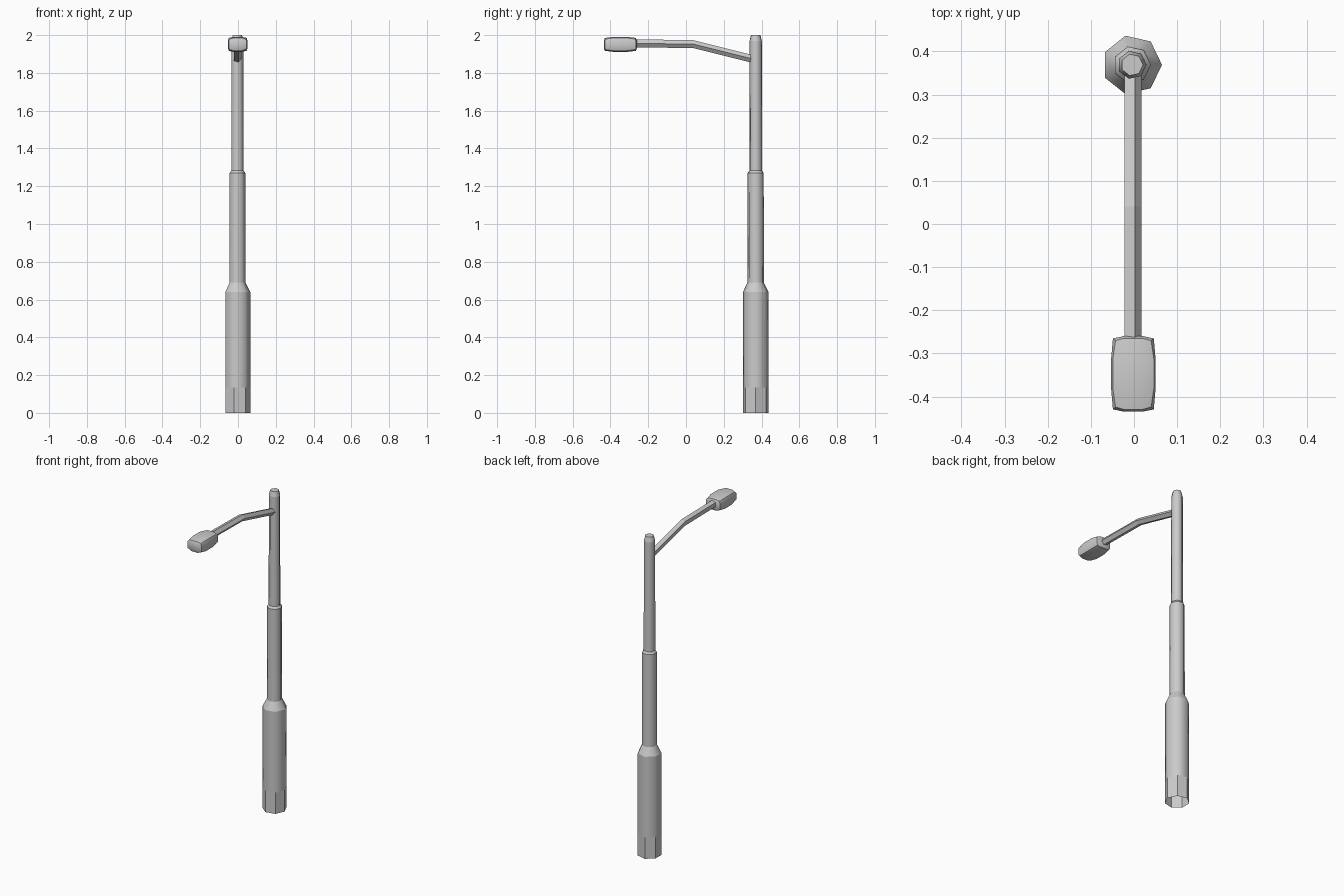
import bpy, bmesh
from math import sin, cos, pi

if "Cube" in bpy.data.objects:
    bpy.data.objects.remove(bpy.data.objects["Cube"])

CX = -0.0045  # axis of pole and arm


def make_object(name, bm):
    bmesh.ops.recalc_face_normals(bm, faces=bm.faces)
    mesh = bpy.data.meshes.new(name)
    bm.to_mesh(mesh)
    bm.free()
    obj = bpy.data.objects.new(name, mesh)
    bpy.context.collection.objects.link(obj)
    return obj


def loft(bm, sides, stations, place):
    """Skin rings of the given number of sides; place() maps (c, s, station) to a point."""
    rings = []
    for st in stations:
        rings.append([bm.verts.new(place(cos(2 * pi * k / sides), sin(2 * pi * k / sides), st))
                      for k in range(sides)])
    for a, b in zip(rings, rings[1:]):
        for k in range(sides):
            j = (k + 1) % sides
            bm.faces.new((a[k], a[j], b[j], b[k]))
    return rings


# Seven-sided stepped pole: (radius, height), open at the foot
profile = [(0.0694, 0), (0.0694, 0.135), (0.0694, 0.64), (0.0445, 0.69), (0.0435, 1.27),
           (0.034, 1.283), (0.033, 1.97), (0.0255, 2.0)]
bm = bmesh.new()
rings = loft(bm, 7, profile, lambda c, s, p: (CX + p[0] * c, 0.369 + p[0] * s, p[1]))
for f in bm.faces:
    f.smooth = f.calc_center_median().z > 0.135  # the foot stays faceted
bm.faces.new(rings[-1])
for ring_index in (2, 3, 4, 5, 6, 7):
    ring = rings[ring_index]
    for k in range(7):
        bm.edges.get((ring[k], ring[(k + 1) % 7])).smooth = False
make_object("pole", bm)

# Five-sided bent arm: (y, z) along the path
bm = bmesh.new()
path = [(0.352, 1.874), (0.04, 1.952), (-0.29, 1.957)]
loft(bm, 5, path, lambda c, s, p: (CX + 0.0221 * c, p[0], p[1] + 0.0221 * s))
make_object("arm", bm)

# Lamp head: gridded box with bulged faces
bm = bmesh.new()
bmesh.ops.create_cube(bm, size=2)
bmesh.ops.subdivide_edges(bm, edges=bm.edges[:], cuts=2, use_grid_fill=True)
half = (0.0515, 0.0875, 0.040)
shrink = {1: (1, 1, 1), 2: (0.92, 0.94, 0.85), 3: (0.80, 0.88, 0.70)}
inner = (0.43, 0.40, 0.5)
for v in bm.verts:
    outer = [abs(c) > 0.9 for c in v.co]
    n = sum(outer)
    for i in range(3):
        sign = 1 if v.co[i] > 0 else -1
        v.co[i] = sign * half[i] * (shrink[n][i] if outer[i] else inner[i])
lamp = make_object("lamp_head", bm)
lamp.location = (-0.0015, -0.3475, 1.951)
bpy.context.view_layer.objects.active = lamp
lamp.select_set(True)
bpy.ops.object.shade_smooth_by_angle()
